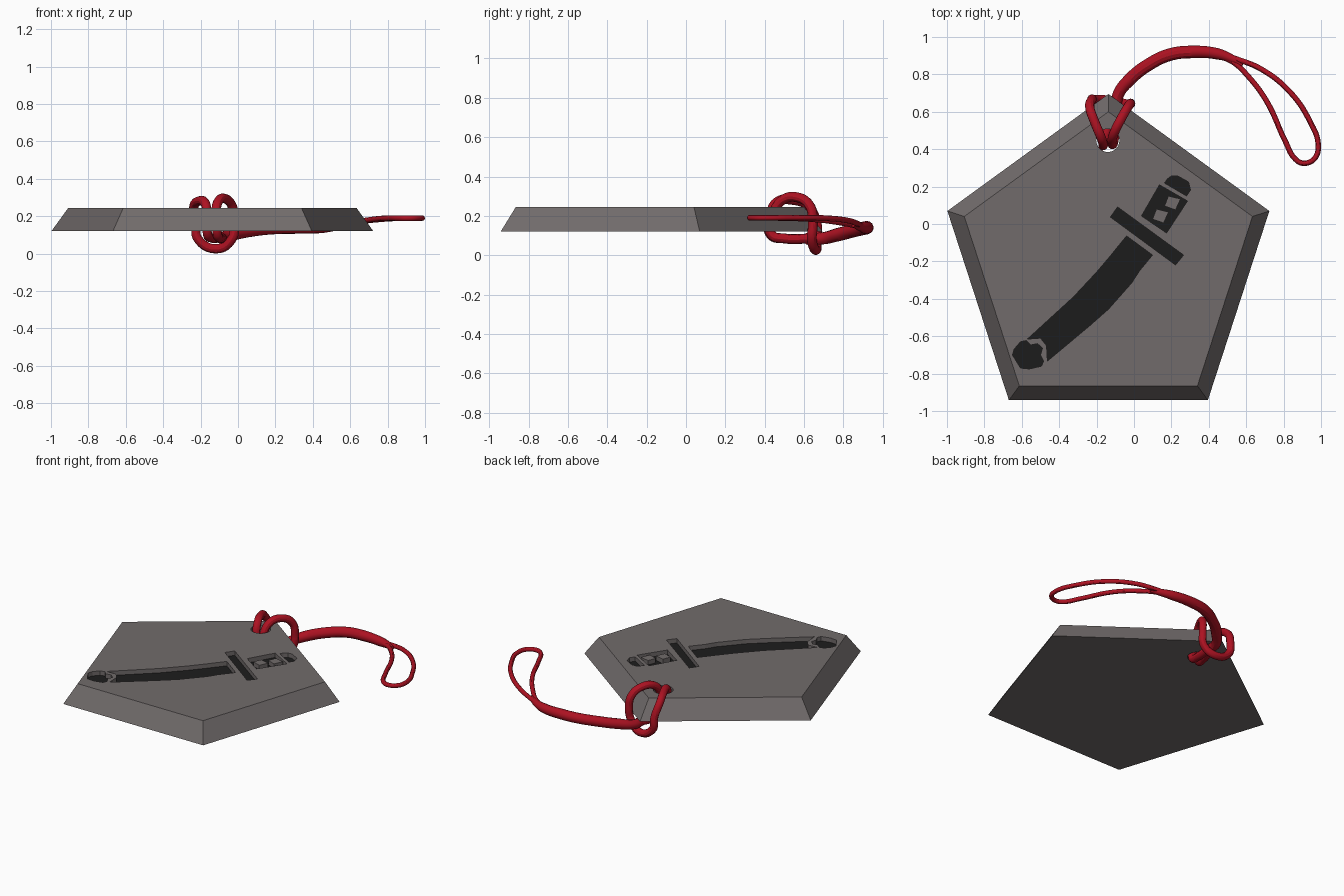
import bpy, bmesh, math
from mathutils import Vector

if "Cube" in bpy.data.objects:
    bpy.data.objects.remove(bpy.data.objects["Cube"])

CX, CY = -0.137, -0.21
Z0, Z1 = 0.12, 0.245
FLOOR = Z1 - 0.03


def material(name, rgb):
    m = bpy.data.materials.new(name)
    m.diffuse_color = (*rgb, 1)
    m.use_nodes = True
    m.node_tree.nodes["Principled BSDF"].inputs["Base Color"].default_value = m.diffuse_color
    return m


STONE = material("stone", (0.165, 0.148, 0.147))
DARK = material("dark_inlay", (0.012, 0.012, 0.012))
RED = material("red_cord", (0.42, 0.006, 0.016))


def add_object(name, bm, mats):
    bmesh.ops.recalc_face_normals(bm, faces=bm.faces)
    me = bpy.data.meshes.new(name)
    bm.to_mesh(me)
    bm.free()
    for m in mats:
        me.materials.append(m)
    ob = bpy.data.objects.new(name, me)
    bpy.context.collection.objects.link(ob)
    return ob


def prism(bm, lower, upper, z0, z1):
    n = len(lower)
    a = [bm.verts.new((x, y, z0)) for x, y in lower]
    b = [bm.verts.new((x, y, z1)) for x, y in upper]
    bm.faces.new(a[::-1])
    bm.faces.new(b)
    for i in range(n):
        j = (i + 1) % n
        bm.faces.new((a[i], a[j], b[j], b[i]))


def ring(cx, cy, r, n):
    return [(cx + r * math.cos(math.pi / 2 + 2 * math.pi * i / n),
             cy + r * math.sin(math.pi / 2 + 2 * math.pi * i / n)) for i in range(n)]


# Five-sided plate with sloping edges
bm = bmesh.new()
prism(bm, ring(CX, CY, 0.905, 5), ring(CX, CY, 0.81, 5), Z0, Z1)
plate = add_object("plate", bm, [STONE, DARK])

# Engraved sword: outlines in plan, in hundredths of a unit
engraving = [
    # blade
    [(-4, -6.4), (-8.8, -12.3), (-13.1, -17.6), (-20, -25.7), (-32.4, -39), (-57, -61.5),
     (-50, -61), (-46.8, -65), (-46.5, -69), (-46.3, -73.3), (-23.8, -54.5), (-13.6, -45.5),
     (-1.3, -31.6), (2.9, -25.1), (9.9, -16.6)],
    # tip
    [(-57.5, -62.3), (-60.7, -63), (-64, -66.8), (-65, -70), (-60.7, -77), (-56, -77.5),
     (-49.5, -76), (-48.3, -73.3), (-50, -70), (-48.9, -66.3), (-51.6, -64), (-55.3, -64.7)],
    # guard
    [(-8.8, 9.1), (26.5, -16.6), (22.2, -21.9), (-12.6, 3.7)],
    # grip
    [(13.6, 20.9), (28.6, 12.3), (17.4, -4.8), (4, 4.3)],
    # pommel
    [(20, 25.7), (23.3, 25.7), (29.1, 22.5), (30.2, 18.2), (28.1, 15), (16.3, 21.9), (17.9, 24.1)],
]
bm = bmesh.new()
for outline in engraving:
    pts = [(x / 100, y / 100) for x, y in outline]
    prism(bm, pts, pts, FLOOR, Z1 + 0.1)
hole = ring(-0.14, 0.447, 0.062, 32)
prism(bm, hole, hole, Z0 - 0.1, Z1 + 0.1)
cutter = add_object("plate_cutter", bm, [STONE])
cutter.hide_render = True

mod = plate.modifiers.new("carve", 'BOOLEAN')
mod.operation = 'DIFFERENCE'
mod.solver = 'EXACT'
mod.object = cutter
bpy.context.view_layer.objects.active = plate
bpy.ops.object.modifier_apply(modifier=mod.name)
bpy.data.objects.remove(cutter)
for p in plate.data.polygons:
    p.material_index = 1 if abs(p.center.z - FLOOR) < 0.001 and abs(p.normal.z) > 0.9 else 0

# Raised diamonds on the grip
bm = bmesh.new()
for dx, dy in ((0, 0), (-0.064, -0.07)):
    d = [(x + dx, y + dy) for x, y in
         ((0.184, 0.15), (0.249, 0.134), (0.222, 0.075), (0.163, 0.096))]
    prism(bm, d, d, FLOOR - 0.005, Z1)
add_object("grip_diamonds", bm, [STONE])


def cord(name, points, depth, cyclic=False, radii=None):
    cu = bpy.data.curves.new(name, 'CURVE')
    cu.dimensions = '3D'
    cu.bevel_depth = depth
    cu.bevel_resolution = 4
    cu.resolution_u = 8
    cu.use_fill_caps = True
    sp = cu.splines.new('BEZIER')
    sp.bezier_points.add(len(points) - 1)
    for i, (bp, co) in enumerate(zip(sp.bezier_points, points)):
        bp.co = co
        bp.handle_left_type = bp.handle_right_type = 'AUTO'
        bp.radius = radii[i] if radii else 1
    sp.use_cyclic_u = cyclic
    cu.materials.append(RED)
    ob = bpy.data.objects.new(name, cu)
    bpy.context.collection.objects.link(ob)
    bpy.ops.object.select_all(action='DESELECT')
    ob.select_set(True)
    bpy.context.view_layer.objects.active = ob
    bpy.ops.object.convert(target='MESH')
    bpy.ops.object.shade_smooth_by_angle()


# Hitch through the hole and round the plate's point
cord("cord_hitch", [
    (-0.095, 0.64, 0.085), (-0.145, 0.50, 0.085), (-0.163, 0.43, 0.105), (-0.165, 0.43, 0.2),
    (-0.175, 0.46, 0.268), (-0.212, 0.55, 0.28), (-0.236, 0.62, 0.25), (-0.225, 0.665, 0.16),
    (-0.215, 0.665, 0.08), (-0.115, 0.66, 0.026), (-0.035, 0.64, 0.075), (-0.018, 0.645, 0.17),
    (-0.03, 0.63, 0.25), (-0.065, 0.57, 0.293), (-0.105, 0.49, 0.28), (-0.118, 0.445, 0.21),
    (-0.11, 0.435, 0.105), (-0.10, 0.50, 0.085), (-0.085, 0.64, 0.085)], 0.025)

# Thick twisted length, tapering to the loop
cord("cord_main", [
    (-0.095, 0.61, 0.083), (-0.085, 0.69, 0.085), (-0.02, 0.775, 0.105), (0.08, 0.853, 0.125),
    (0.19, 0.905, 0.137), (0.31, 0.92, 0.14), (0.445, 0.91, 0.14), (0.53, 0.88, 0.147),
    (0.58, 0.85, 0.155)], 0.034,
    radii=[0.85, 0.9, 1, 1, 1, 1, 0.9, 0.65, 0.35])

# Thin end loop
cord("cord_loop", [
    (0.47, 0.905, 0.142), (0.56, 0.878, 0.157), (0.68, 0.828, 0.175), (0.83, 0.71, 0.188),
    (0.94, 0.55, 0.19), (0.985, 0.42, 0.19), (0.965, 0.35, 0.19), (0.905, 0.325, 0.19),
    (0.86, 0.35, 0.19), (0.81, 0.44, 0.19), (0.71, 0.655, 0.182), (0.61, 0.79, 0.165),
    (0.53, 0.865, 0.15), (0.45, 0.9, 0.14)], 0.0145)
